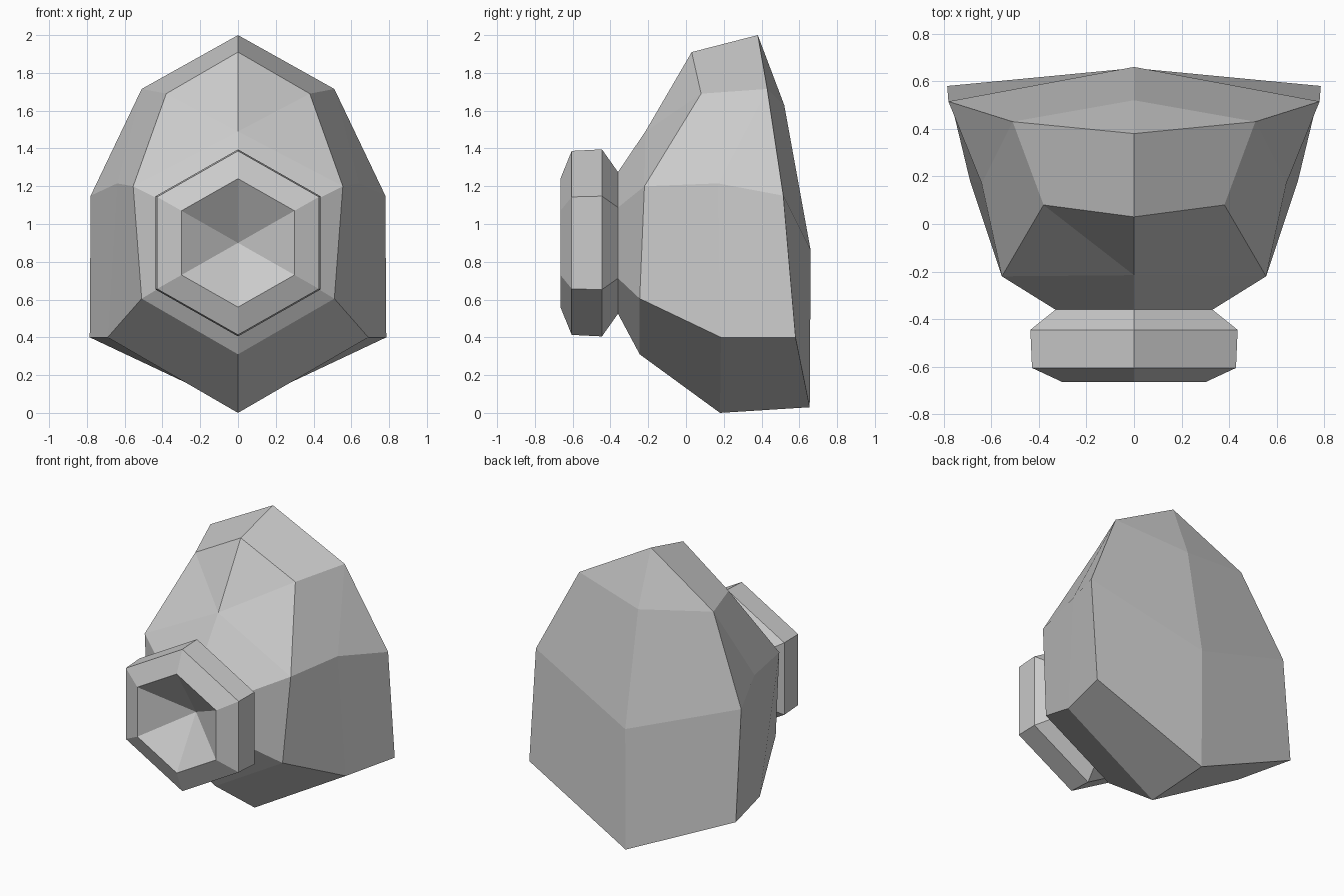
import bpy
import bmesh
from mathutils import Vector

if "Cube" in bpy.data.objects:
    bpy.data.objects.remove(bpy.data.objects["Cube"], do_unlink=True)

# Single flat material
GREY = 0.6
grey = bpy.data.materials.new("plain grey")
grey.use_nodes = True
grey.diffuse_color = (GREY, GREY, GREY, 1)
bsdf = next(n for n in grey.node_tree.nodes if n.type == 'BSDF_PRINCIPLED')
bsdf.inputs["Base Color"].default_value = (GREY, GREY, GREY, 1)


def build_mirrored(name, half_faces):
    """Make a flat shaded object from the faces of its left half."""
    bm = bmesh.new()
    for side in (1, -1):
        for face in half_faces:
            bm.faces.new([bm.verts.new((side * p[0], p[1], p[2])) for p in face])
    bmesh.ops.remove_doubles(bm, verts=bm.verts[:], dist=0.0005)
    bmesh.ops.recalc_face_normals(bm, faces=bm.faces[:])
    mesh = bpy.data.meshes.new(name)
    bm.to_mesh(mesh)
    bm.free()
    mesh.materials.append(grey)
    obj = bpy.data.objects.new(name, mesh)
    bpy.context.collection.objects.link(obj)
    return obj


def half_hexagon(y, radius):
    """Left half of an upright hexagon around the nozzle axis, top to bottom."""
    width, axis = radius * 0.88, 0.9
    return [Vector((0, y, axis + radius)), Vector((width, y, axis + radius / 2)),
            Vector((width, y, axis - radius / 2)), Vector((0, y, axis - radius))]


def bridge(ring_a, ring_b):
    """Quads between two half rings."""
    return [(ring_a[i], ring_a[i + 1], ring_b[i + 1], ring_b[i])
            for i in range(len(ring_a) - 1)]


# Nozzle: flared hexagonal collar with a pyramid-shaped hollow
neck = half_hexagon(-0.36, 0.375)
rings = [neck, half_hexagon(-0.445, 0.495), half_hexagon(-0.605, 0.487),
         half_hexagon(-0.665, 0.34)]
nozzle = [quad for a, b in zip(rings, rings[1:]) for quad in bridge(a, b)]
hollow = Vector((0, -0.455, 0.9))
nozzle += [(rings[-1][i], rings[-1][i + 1], hollow) for i in range(3)]
build_mirrored("nozzle", nozzle)

# Body: key corners of the left half
shoulder = [(0, -0.215, 1.49), (0.555, -0.22, 1.2), (0.51, -0.245, 0.605), (0, -0.245, 0.31)]
mid_side, mid_low, mid_bottom = (0.64, 0.17, 1.215), (0.69, 0.185, 0.4), (0, 0.18, 0)
brow_top, brow_side = (0, 0.03, 1.91), (0.38, 0.08, 1.69)
rim = [(0, 0.38, 2), (0.51, 0.43, 1.715), (0.78, 0.515, 1.15), (0.785, 0.58, 0.4)]
spine = [(0, 0.38, 2), (0, 0.52, 1.63), (0, 0.66, 0.86), (0, 0.655, 0.03)]

# Front slope and crown
body = bridge(shoulder, neck)
body += [(shoulder[0], brow_top, brow_side), (shoulder[0], brow_side, shoulder[1]),
         (brow_top, rim[0], rim[1], brow_side)]
# Flanks
body += [(brow_side, rim[1], mid_side, shoulder[1]), (rim[1], rim[2], mid_side),
         (shoulder[1], mid_side, mid_low, shoulder[2]), (mid_side, rim[2], rim[3], mid_low)]
# Underside
body += [(shoulder[2], mid_low, mid_bottom, shoulder[3]),
         (mid_low, rim[3], spine[3], mid_bottom)]
# Back
body += [(rim[0], spine[1], rim[1])] + bridge(rim[1:], spine[1:])
build_mirrored("body", body)
